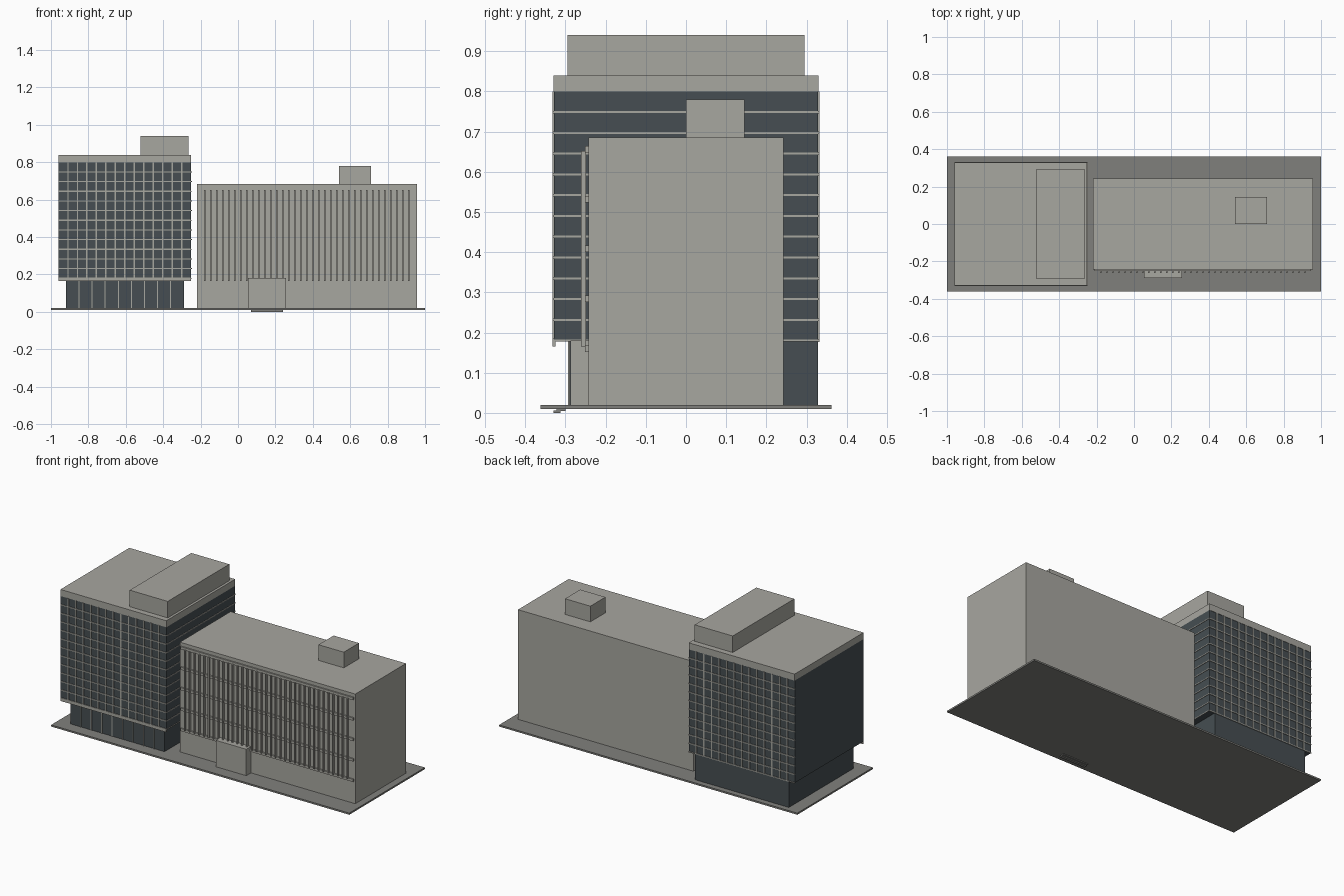
import bpy
import bmesh

cube = bpy.data.objects.get("Cube")
if cube:
    bpy.data.objects.remove(cube, do_unlink=True)


def make_material(name, rgb):
    mat = bpy.data.materials.new(name)
    mat.use_nodes = True
    colour = (*rgb, 1.0)
    mat.diffuse_color = colour
    mat.node_tree.nodes["Principled BSDF"].inputs["Base Color"].default_value = colour
    return mat


concrete = make_material("warm grey concrete", (0.39, 0.385, 0.35))
glass = make_material("dark blue glass", (0.061, 0.076, 0.084))
paving = make_material("grey paving", (0.216, 0.216, 0.202))


def boxes(name, mat, extents):
    """One object made of axis-aligned boxes given as x, y and z ranges."""
    bm = bmesh.new()
    for ranges in extents:
        verts = bmesh.ops.create_cube(bm, size=1)["verts"]
        for v in verts:
            for axis, (low, high) in enumerate(ranges):
                v.co[axis] = low if v.co[axis] < 0 else high
    mesh = bpy.data.meshes.new(name)
    bm.to_mesh(mesh)
    bm.free()
    mesh.materials.append(mat)
    obj = bpy.data.objects.new(name, mesh)
    bpy.context.collection.objects.link(obj)
    return obj


def around(centre, width):
    return (centre - width / 2, centre + width / 2)


# Ground and entrance steps
boxes("ground_slab", paving, [((-1, 1), (-0.362, 0.362), (0.01, 0.02))])
boxes("entrance_steps", paving, [
    ((0.07, 0.24), (-0.33, -0.312), (0, 0.006)),
    ((0.07, 0.24), (-0.322, -0.30), (0.005, 0.01))])

# Tower masses
LEFT, RIGHT = -0.96, -0.25
DEPTH = 0.328
FACE = DEPTH + 0.004
BOTTOM, TOP = 0.18, 0.80
boxes("tower_glass", glass, [((LEFT, RIGHT), (-DEPTH, DEPTH), (BOTTOM, TOP))])
boxes("tower_podium", glass, [((-0.92, -0.29), (-0.29, DEPTH), (0.02, BOTTOM))])
boxes("tower_cap", concrete, [((LEFT, RIGHT), (-0.33, 0.33), (TOP, 0.84))])
boxes("tower_penthouse", concrete, [((-0.52, -0.265), (-0.295, 0.295), (0.84, 0.94))])
boxes("tower_front_lip", concrete, [((LEFT, RIGHT), (-FACE, -DEPTH + 0.003), (0.165, 0.185))])

# Tower facade grid, front and back
COLUMNS, FLOORS = 14, 12
bay = (RIGHT - LEFT) / COLUMNS
storey = (TOP - BOTTOM) / FLOORS
levels = [BOTTOM + storey * i for i in range(FLOORS)]
for name, y_range in (("front", (-FACE, -DEPTH)), ("back", (DEPTH, FACE))):
    bars = [(around(LEFT + bay * i, 0.007), y_range, (BOTTOM, TOP))
            for i in range(1, COLUMNS)]
    bars += [((LEFT, RIGHT), y_range, around(z, 0.006)) for z in levels]
    boxes(f"tower_{name}_grid", concrete, bars)

# Tower floor lines on its left flank, facing the lower block
boxes("tower_side_lines", concrete,
      [((RIGHT, RIGHT + 0.003), (-DEPTH, DEPTH), around(z, 0.005)) for z in levels])

# Podium mullions
boxes("podium_mullions", concrete,
      [(around(-0.92 + 0.07 * i, 0.005), (-0.294, -0.29), (0.02, BOTTOM))
       for i in range(1, 9)])

# Lower block
boxes("block_body", concrete, [((-0.22, 0.957), (-0.243, 0.243), (0.02, 0.685))])
boxes("block_roof_box", concrete, [((0.54, 0.71), (0, 0.145), (0.685, 0.78))])
boxes("entrance_box", concrete, [((0.053, 0.257), (-0.288, -0.243), (0.02, 0.18))])

# Ledges and upright fins of the lower block front
boxes("block_ledges", concrete,
      [((-0.21, 0.947), (-0.251, -0.243), around(0.16 + 0.124 * i, 0.016))
       for i in range(5)])
FINS = 35
boxes("block_fins", concrete,
      [(around(-0.177 + 1.09 * i / (FINS - 1), 0.007), (-0.261, -0.249), (0.165, 0.652))
       for i in range(FINS)])
